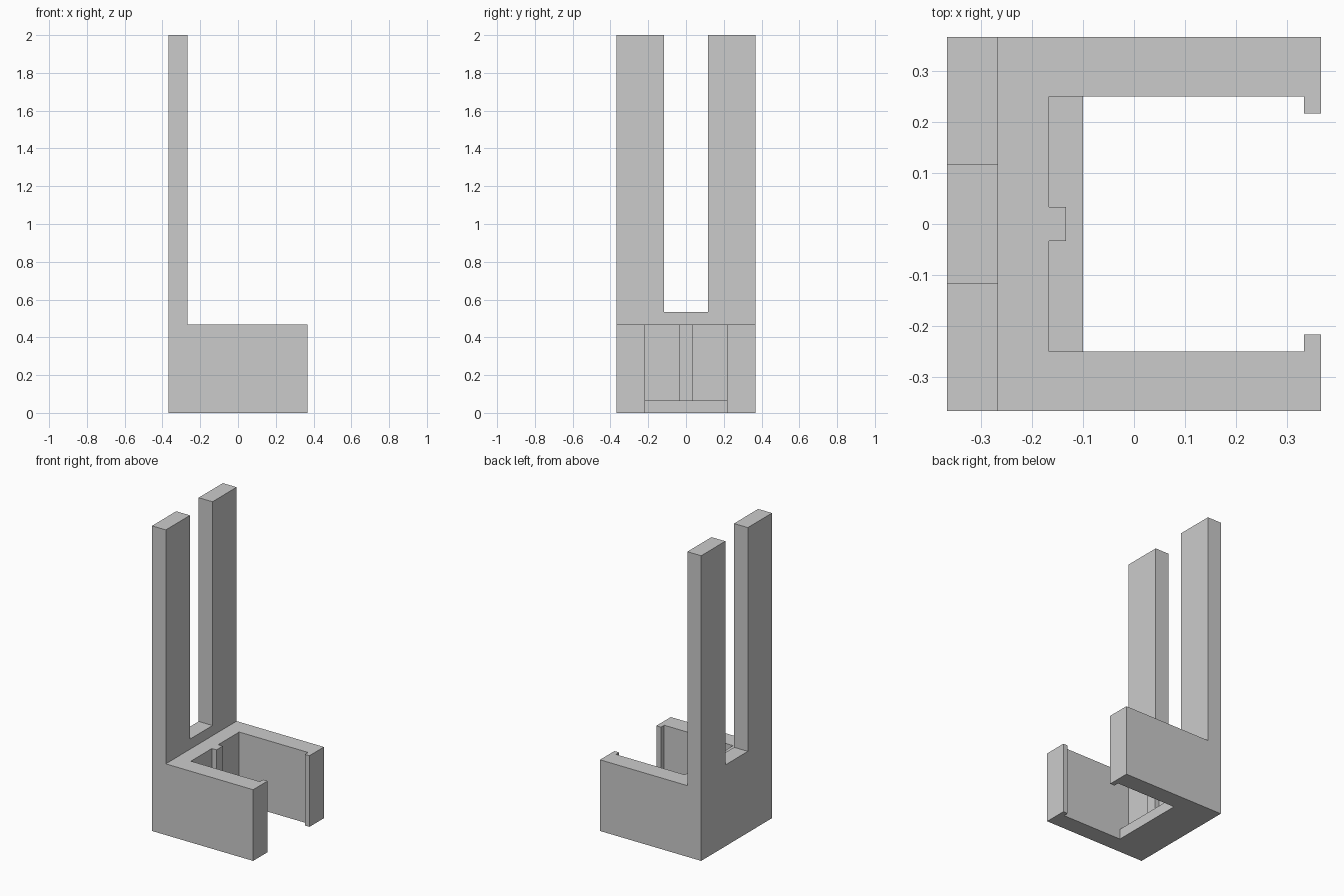
import bpy
import bmesh
from math import radians
from mathutils import Vector

U = 1 / 30  # design unit: the uprights are 60 units tall

cube = bpy.data.objects.get("Cube")
if cube:
    bpy.data.objects.remove(cube, do_unlink=True)

grey = bpy.data.materials.new("plain grey")
grey.use_nodes = True
colour = (0.6, 0.6, 0.6, 1)
grey.diffuse_color = colour
for node in grey.node_tree.nodes:
    if node.type == "BSDF_PRINCIPLED":
        node.inputs["Base Color"].default_value = colour


def prism(name, profile, offset):
    """Solid swept from a flat outline along an offset."""
    bm = bmesh.new()
    face = bm.faces.new([bm.verts.new(Vector(p) * U) for p in profile])
    swept = bmesh.ops.extrude_face_region(bm, geom=[face])["geom"]
    verts = [v for v in swept if isinstance(v, bmesh.types.BMVert)]
    bmesh.ops.translate(bm, verts=verts, vec=Vector(offset) * U)
    bmesh.ops.recalc_face_normals(bm, faces=bm.faces[:])
    mesh = bpy.data.meshes.new(name)
    bm.to_mesh(mesh)
    bm.free()
    mesh.materials.append(grey)
    obj = bpy.data.objects.new(name, mesh)
    bpy.context.collection.objects.link(obj)
    return obj


def mirrored(half):
    """Close a symmetric outline from its +y half."""
    return half + [(a, -b) for a, b in reversed(half)]


# Clamp: arms with end lips, back wall and a central rib
clamp = mirrored([(-11, 11), (11, 11), (11, 6.5), (10, 6.5), (10, 7.5),
                  (-5, 7.5), (-5, 1), (-4, 1)])
# The outline must run along the inside before returning to the outer corner
holder = prism("phone_holder", [(x, y, 0) for x, y in clamp], (0, 0, 14))

# Bottom ledge inside the clamp
ledge = prism("ledge", [(-6, 8, 0), (-3, 8, 0), (-3, -8, 0), (-6, -8, 0)], (0, 0, 2))

# Fork: back plate with two tall uprights
fork_half = [(0, 11), (60, 11), (60, 3.5), (16, 3.5)]
fork = prism("fork", [(-11, y, z) for z, y in mirrored(fork_half)], (3, 0, 0))

# Fuse the parts into one clean solid
holder.name = "bracket"
for part in (ledge, fork):
    union = holder.modifiers.new("union " + part.name, "BOOLEAN")
    union.operation = "UNION"
    union.solver = "EXACT"
    union.object = part

bpy.context.view_layer.update()
fused = bpy.data.meshes.new_from_object(
    holder.evaluated_get(bpy.context.evaluated_depsgraph_get()))
holder.modifiers.clear()
holder.data = fused
for part in (ledge, fork):
    bpy.data.objects.remove(part, do_unlink=True)

# Remove leftover edges on flat areas
bm = bmesh.new()
bm.from_mesh(fused)
bmesh.ops.remove_doubles(bm, verts=bm.verts[:], dist=1e-5)
bmesh.ops.dissolve_limit(bm, angle_limit=radians(1), verts=bm.verts[:], edges=bm.edges[:])
bm.to_mesh(fused)
bm.free()
